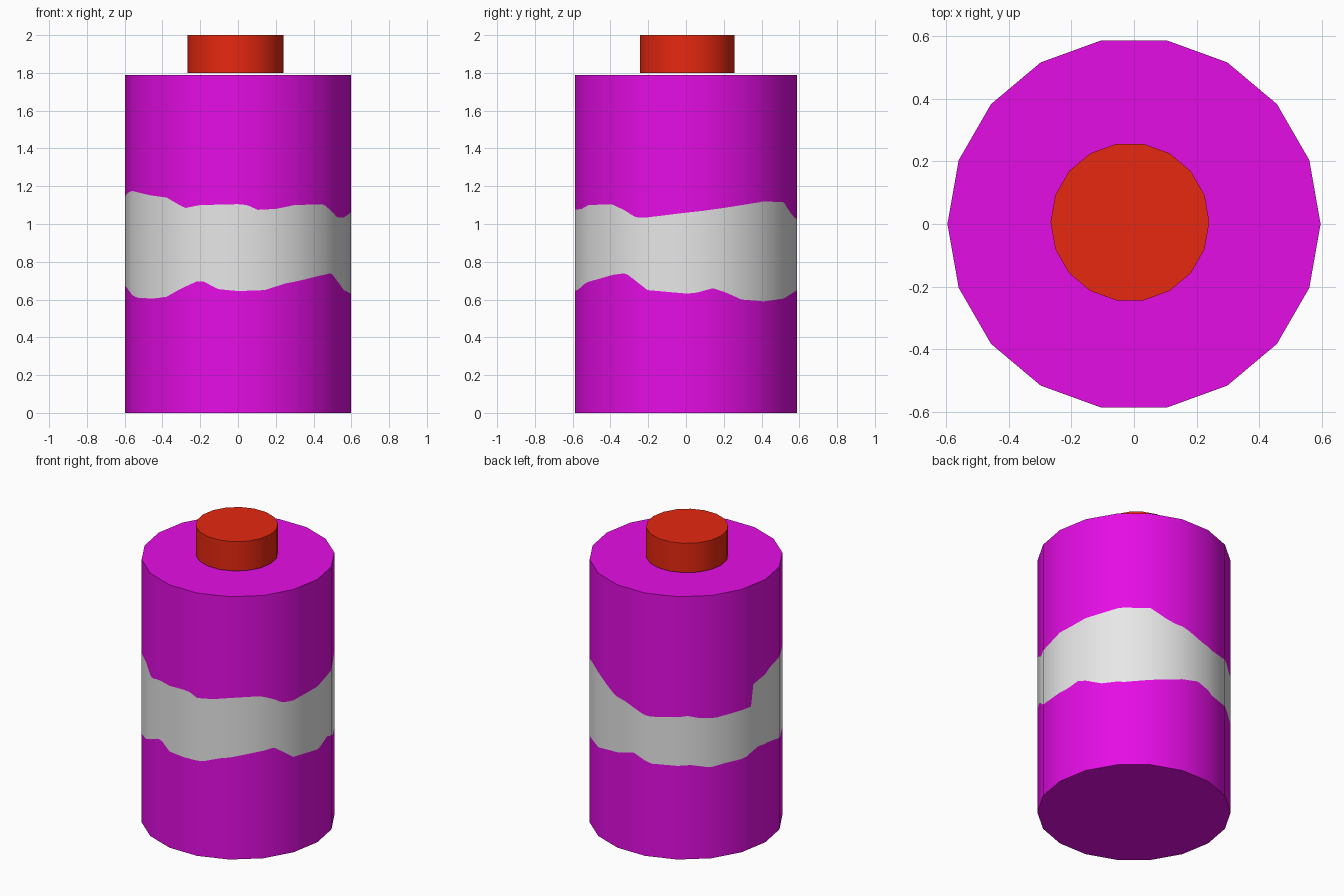
import bpy, bmesh, math
from mathutils import Vector

if "Cube" in bpy.data.objects:
    bpy.data.objects.remove(bpy.data.objects["Cube"])

SIDES, RADIUS, HEIGHT = 18, 0.597, 1.79


def material(name, rgb):
    m = bpy.data.materials.new(name)
    m.diffuse_color = (*rgb, 1)
    m.use_nodes = True
    m.node_tree.nodes["Principled BSDF"].inputs["Base Color"].default_value = m.diffuse_color
    return m


magenta = material("magenta", (0.78, 0.004, 0.78))
white = material("white", (0.8, 0.8, 0.8))
red = material("red", (0.8, 0.021, 0.005))

# wavy borders of the painted band: (angle in degrees, height)
UPPER = [(0, 1.06), (9, 1.07), (30, 1.10), (44, 1.12), (60, 1.115), (70, 1.06),
         (76, 1.035), (85, 1.015), (97, 0.966), (103, 0.952), (126, 0.975),
         (133, 0.958), (144, 0.952), (160, 0.967), (168, 0.966), (170, 1.11),
         (180, 1.145), (187, 1.165), (200, 1.175), (216, 1.155), (230, 1.14),
         (242, 1.085), (250, 1.10), (270, 1.105), (275, 1.10), (280, 1.075),
         (290, 1.08), (300, 1.10), (319, 1.105), (327, 1.07), (333, 1.035),
         (340, 1.035), (360, 1.06)]
LOWER = [(0, 0.632), (5, 0.635), (14, 0.66), (20, 0.64), (30, 0.60), (44, 0.59),
         (60, 0.605), (80, 0.65), (92, 0.68), (104, 0.633), (128, 0.64),
         (139, 0.62), (150, 0.63), (164, 0.637), (174, 0.674), (182, 0.67),
         (194, 0.64), (205, 0.61), (221, 0.605), (230, 0.615), (248, 0.695),
         (252, 0.695), (260, 0.655), (270, 0.645), (284, 0.65), (295, 0.685),
         (306, 0.705), (319, 0.73), (327, 0.74), (333, 0.70), (340, 0.65),
         (360, 0.632)]


def sample(table, a):
    for (a0, z0), (a1, z1) in zip(table, table[1:]):
        if a0 <= a <= a1:
            return z0 + (z1 - z0) * (a - a0) / (a1 - a0)


def build_drum(name, radius, step, levels, centre, mats, slots):
    """Polygonal drum; levels(angle) gives ring heights, slots the colour between rings."""
    bm = bmesh.new()
    columns = []
    for a in range(0, 360, step):
        # stay on the straight edges of the polygon
        half = 180 / SIDES
        r = radius * math.cos(math.radians(half)) / math.cos(math.radians(a % (2 * half) - half))
        t = math.radians(a)
        columns.append([bm.verts.new((r * math.cos(t) + centre[0], r * math.sin(t) + centre[1], z))
                        for z in levels(a)])
    for i, c in enumerate(columns):
        d = columns[(i + 1) % len(columns)]
        for k, slot in enumerate(slots):
            f = bm.faces.new((c[k], d[k], d[k + 1], c[k + 1]))
            f.material_index = slot
    bm.faces.new([c[-1] for c in columns])
    bm.faces.new([c[0] for c in reversed(columns)])
    for f in bm.faces:
        f.smooth = True
    for e in bm.edges:
        if any(len(f.verts) > 4 for f in e.link_faces):
            e.smooth = False
    me = bpy.data.meshes.new(name)
    bm.to_mesh(me)
    bm.free()
    for m in mats:
        me.materials.append(m)
    # round shading on the wall, flat on the ends
    normals = [None] * len(me.loops)
    for p in me.polygons:
        for li in p.loop_indices:
            co = me.vertices[me.loops[li].vertex_index].co
            radial = Vector((co.x - centre[0], co.y - centre[1], 0)).normalized()
            normals[li] = p.normal.copy() if len(p.vertices) > 4 else radial
    me.normals_split_custom_set(normals)
    ob = bpy.data.objects.new(name, me)
    bpy.context.collection.objects.link(ob)


# main body with painted band
build_drum("body", RADIUS, 2,
           lambda a: (0, sample(LOWER, a), sample(UPPER, a), HEIGHT),
           (0, 0), [magenta, white], (0, 1, 0))

# top button, floating just above the body
build_drum("top_button", 0.254, 20, lambda a: (1.80, 2.0), (-0.013, 0.006), [red], (0,))
